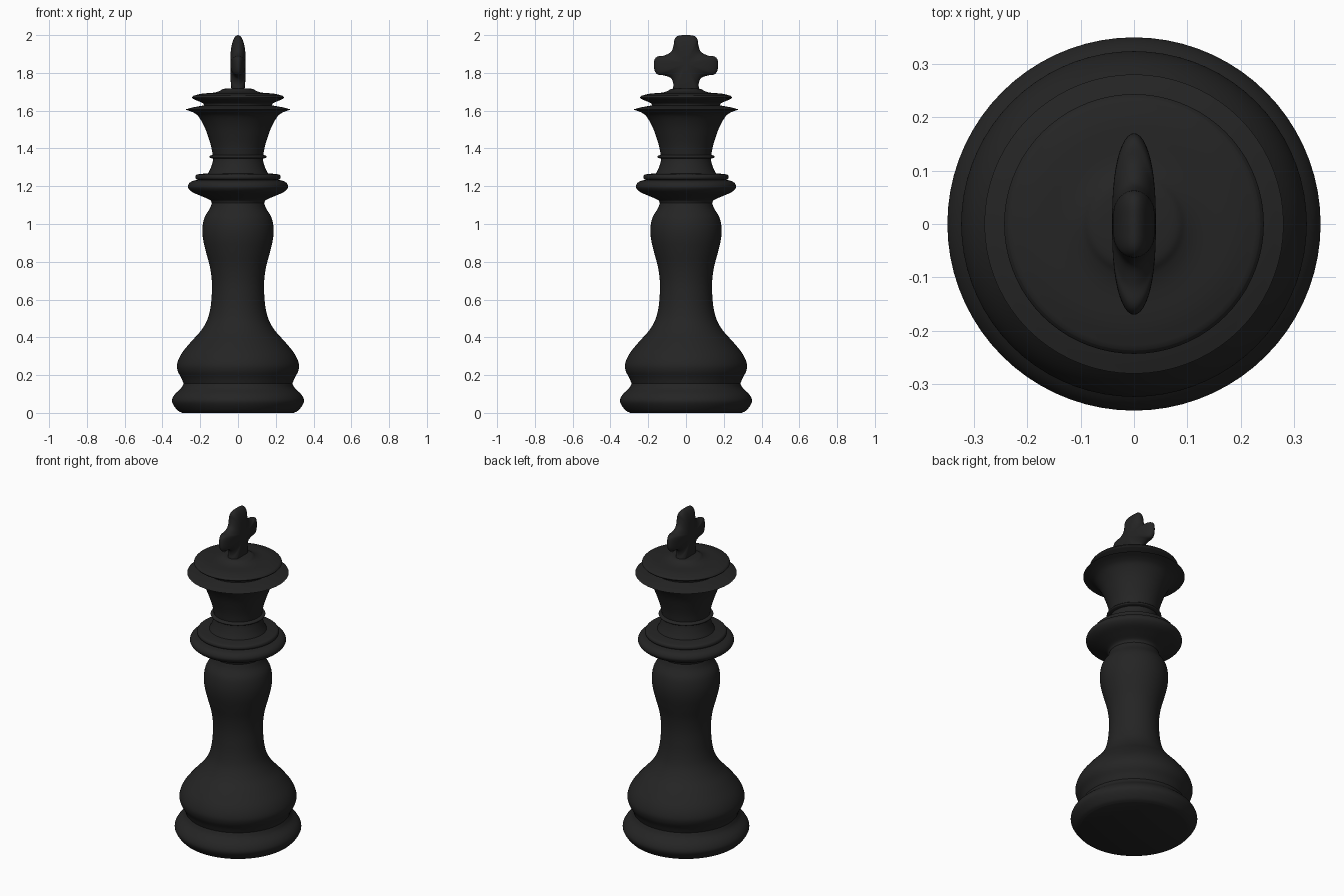
import bpy, bmesh, math
from mathutils import Vector

SIDES = 72
mat = bpy.data.materials.new("ebony")
mat.diffuse_color = (0.018, 0.018, 0.018, 1)


def smooth(pts, steps=5):
    """Catmull-Rom curve through 2D points."""
    p = [Vector(q) for q in pts]
    if len(p) < 3:
        return p
    p = [2 * p[0] - p[1]] + p + [2 * p[-1] - p[-2]]
    out = []
    for a, b, c, d in zip(p, p[1:], p[2:], p[3:]):
        for k in range(steps):
            t = k / steps
            out.append(0.5 * (2 * b + (c - a) * t + (2 * a - 5 * b + 4 * c - d) * t * t
                              + (3 * b - a - 3 * c + d) * t ** 3))
    return out + [p[-2]]


def finish(name, bm, angle, closed=False):
    bmesh.ops.remove_doubles(bm, verts=bm.verts, dist=1e-5)
    if closed:
        bmesh.ops.recalc_face_normals(bm, faces=bm.faces)
    me = bpy.data.meshes.new(name)
    bm.to_mesh(me)
    bm.free()
    me.materials.append(mat)
    ob = bpy.data.objects.new(name, me)
    bpy.context.collection.objects.link(ob)
    bpy.ops.object.select_all(action='DESELECT')
    ob.select_set(True)
    bpy.context.view_layer.objects.active = ob
    bpy.ops.object.shade_smooth_by_angle(angle=math.radians(angle))


def lathe(name, *runs):
    """Turn (radius, z) runs around z; edges between runs stay crisp."""
    prof = []
    for run in runs:
        prof += smooth(run)[1 if prof else 0:]
    bm = bmesh.new()
    rings = []
    for r, z in prof:
        rings.append([bm.verts.new((max(r, 0) * math.cos(2 * math.pi * j / SIDES),
                                    max(r, 0) * math.sin(2 * math.pi * j / SIDES), z))
                      for j in range(SIDES)])
    for lo, hi in zip(rings, rings[1:]):
        for j in range(SIDES):
            k = (j + 1) % SIDES
            bm.faces.new((lo[j], lo[k], hi[k], hi[j]))
    finish(name, bm, 40)


# Foot ring
lathe("foot", [(0, 0), (0.295, 0)],
      [(0.295, 0), (0.318, 0.012), (0.342, 0.042), (0.349, 0.068), (0.335, 0.098),
       (0.302, 0.13), (0.288, 0.155)])

# Bell and waisted stem
lathe("stem",
      [(0.288, 0.155), (0.3, 0.185), (0.319, 0.222), (0.322, 0.26), (0.3, 0.312),
       (0.25, 0.375), (0.2, 0.43), (0.165, 0.487), (0.148, 0.545), (0.14, 0.61),
       (0.138, 0.69), (0.148, 0.77), (0.169, 0.85), (0.185, 0.92), (0.188, 0.98),
       (0.177, 1.035), (0.15, 1.08), (0.138, 1.11)])

# Collar disc with a thin ring on top
lathe("collar",
      [(0.138, 1.11), (0.148, 1.127), (0.19, 1.146), (0.24, 1.168), (0.263, 1.19),
       (0.262, 1.21), (0.245, 1.226), (0.213, 1.234)],
      [(0.213, 1.234), (0.222, 1.238), (0.226, 1.248), (0.22, 1.26), (0.2, 1.265)],
      [(0.2, 1.265), (0.158, 1.268)])

# Neck with bead, flaring into the crown
lathe("crown",
      [(0.158, 1.268), (0.145, 1.295), (0.135, 1.325), (0.131, 1.346)],
      [(0.131, 1.346), (0.147, 1.35), (0.151, 1.356), (0.147, 1.362), (0.134, 1.366)],
      [(0.134, 1.366), (0.142, 1.41), (0.157, 1.46), (0.18, 1.52), (0.21, 1.57),
       (0.24, 1.592), (0.28, 1.606)],
      [(0.28, 1.606), (0.24, 1.617), (0.18, 1.628)])

# Lid on the crown
lathe("lid",
      [(0.18, 1.628), (0.186, 1.64), (0.212, 1.651), (0.238, 1.663)],
      [(0.238, 1.663), (0.243, 1.67), (0.236, 1.679)],
      [(0.236, 1.679), (0.19, 1.69), (0.13, 1.695), (0.1, 1.703), (0.08, 1.714),
       (0.05, 1.718), (0, 1.719)])

# Lens-shaped finial cross, lying in the y-z plane
half = smooth([(0, 2.0), (0.04, 1.997), (0.06, 1.98), (0.065, 1.95), (0.078, 1.913),
               (0.115, 1.892), (0.152, 1.886), (0.168, 1.865), (0.168, 1.82),
               (0.152, 1.793), (0.115, 1.786), (0.08, 1.772), (0.067, 1.74),
               (0.072, 1.7), (0.07, 1.64), (0, 1.62)])
outline = half + [Vector((-p.x, p.y)) for p in half[-2:0:-1]]
mid = Vector((0, 1.85))
bm = bmesh.new()
n, layers = len(outline), 12
for side in (1, -1):
    rings = []
    for i in range(layers + 1):
        s = math.sin(0.5 * math.pi * i / layers)
        x = side * 0.041 * math.sqrt(max(0, 1 - s ** 2.5))
        rings.append([bm.verts.new((x, *(mid + (p - mid) * s))) for p in outline])
    for a, b in zip(rings, rings[1:]):
        for j in range(n):
            k = (j + 1) % n
            bm.faces.new((a[j], a[k], b[k], b[j]))
finish("finial_cross", bm, 80, closed=True)
